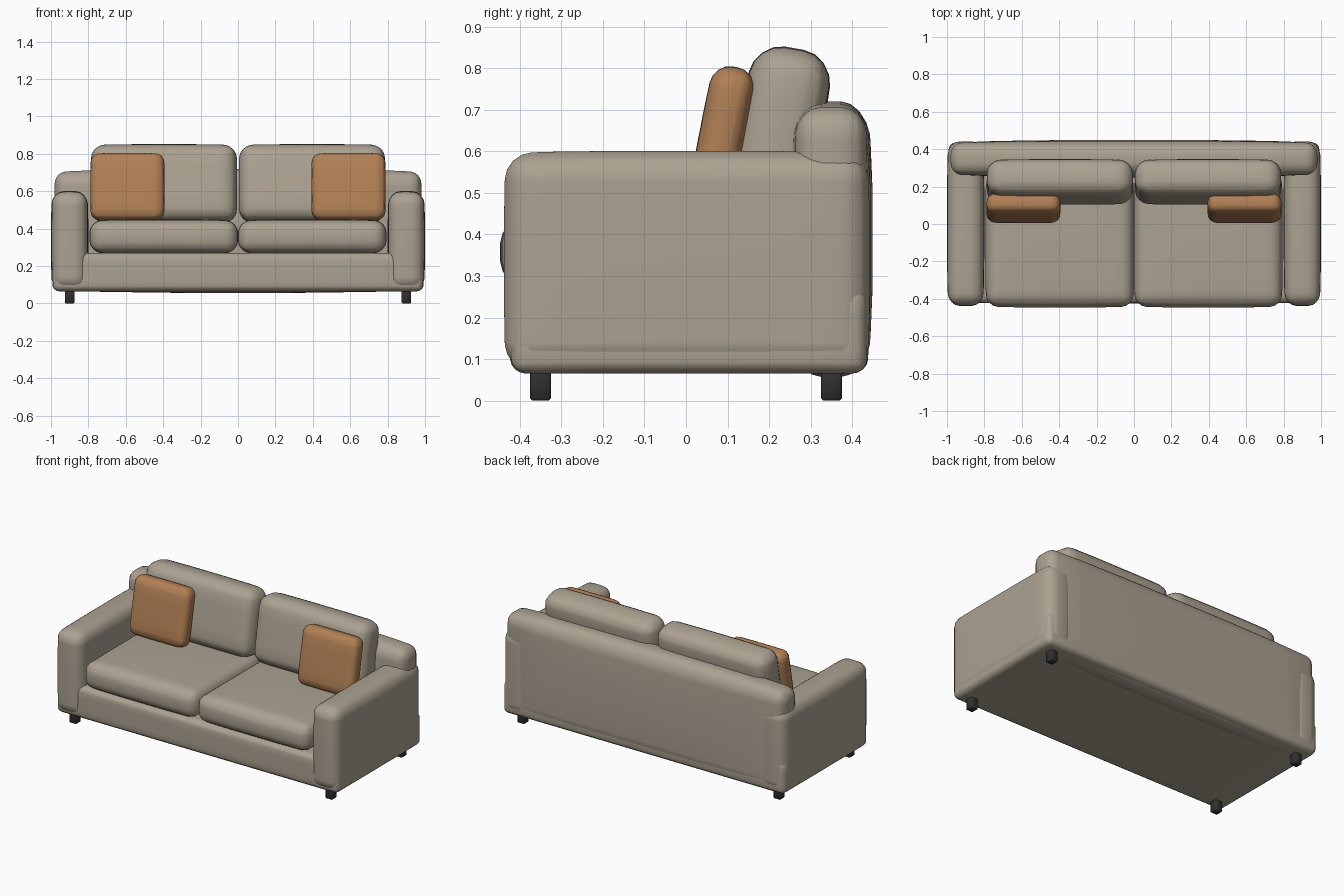
import bpy
import bmesh
from math import radians
from mathutils import Vector, Matrix

cube = bpy.data.objects.get("Cube")
if cube:
    bpy.data.objects.remove(cube, do_unlink=True)


def make_material(name, rgb, roughness=0.8):
    mat = bpy.data.materials.new(name)
    mat.use_nodes = True
    colour = (*rgb, 1)
    mat.diffuse_color = colour
    bsdf = mat.node_tree.nodes["Principled BSDF"]
    bsdf.inputs["Base Color"].default_value = colour
    bsdf.inputs["Roughness"].default_value = roughness
    return mat


fabric = make_material("beige fabric", (0.41, 0.36, 0.285))
tan = make_material("tan fabric", (0.44, 0.215, 0.09))
black = make_material("black plastic", (0.03, 0.03, 0.03))


def padded_box(name, low, high, radius, mat, puff=(0, 0, 0), tilt=0, segments=4):
    """Rounded box between two corners, swollen by puff and leaned back by tilt."""
    low, high = Vector(low), Vector(high)
    half = (high - low) / 2
    bm = bmesh.new()
    bmesh.ops.create_cube(bm, size=2)
    bmesh.ops.scale(bm, vec=half, verts=bm.verts)
    bmesh.ops.bevel(bm, geom=bm.edges[:], offset=radius, segments=segments,
                    profile=0.5, affect='EDGES', clamp_overlap=True)
    if any(puff):
        # Cross cuts let the flat sides swell like upholstery
        for axis in range(3):
            normal = Vector((0, 0, 0))
            normal[axis] = 1
            for step in (-0.75, -0.4, 0, 0.4, 0.75):
                bmesh.ops.bisect_plane(
                    bm, geom=bm.verts[:] + bm.edges[:] + bm.faces[:],
                    plane_co=normal * step * half[axis], plane_no=normal)
        for v in bm.verts:
            unit = [v.co[i] / half[i] for i in range(3)]
            fade = [1 - u ** 4 for u in unit]
            for i in range(3):
                v.co[i] += puff[i] * unit[i] * fade[i - 1] * fade[i - 2]
    for face in bm.faces:
        face.smooth = True
    bmesh.ops.transform(bm, matrix=Matrix.Rotation(radians(-tilt), 4, 'X'), verts=bm.verts)
    mesh = bpy.data.meshes.new(name)
    bm.to_mesh(mesh)
    bm.free()
    mesh.materials.append(mat)
    obj = bpy.data.objects.new(name, mesh)
    obj.location = (low + high) / 2
    bpy.context.collection.objects.link(obj)
    return obj


def pair(name, low, high, *args, **kwargs):
    """Left part and its mirrored right twin."""
    padded_box("left_" + name, low, high, *args, **kwargs)
    padded_box("right_" + name, (-high[0], low[1], low[2]),
               (-low[0], high[1], high[2]), *args, **kwargs)


# Frame: base and backrest
padded_box("base", (-0.99, -0.42, 0.065), (0.99, 0.435, 0.27), 0.035, fabric,
           puff=(0.003, 0.004, 0))
padded_box("backrest", (-0.98, 0.265, 0.075), (0.98, 0.433, 0.702), 0.06, fabric,
           puff=(0, 0.016, 0.018))

# Arms and loose cushions
pair("arm", (0.808, -0.432, 0.075), (0.992, 0.436, 0.594), 0.06, fabric,
     puff=(0.008, 0.006, 0.007))
pair("seat_cushion", (0.004, -0.438, 0.275), (0.79, 0.27, 0.44), 0.06, fabric,
     puff=(0.004, 0.009, 0.013))
pair("back_cushion", (0.008, 0.132, 0.434), (0.784, 0.318, 0.845), 0.07, fabric,
     puff=(0.003, 0.008, 0.006), tilt=10)
pair("throw_pillow", (0.396, 0.033, 0.445), (0.786, 0.137, 0.803), 0.045, tan,
     puff=(0.003, 0.004, 0.003), tilt=11)

# Feet
for y, place in ((-0.35, "front"), (0.35, "back")):
    pair(place + "_foot", (0.875, y - 0.025, 0), (0.925, y + 0.025, 0.09), 0.005, black,
         segments=1)
